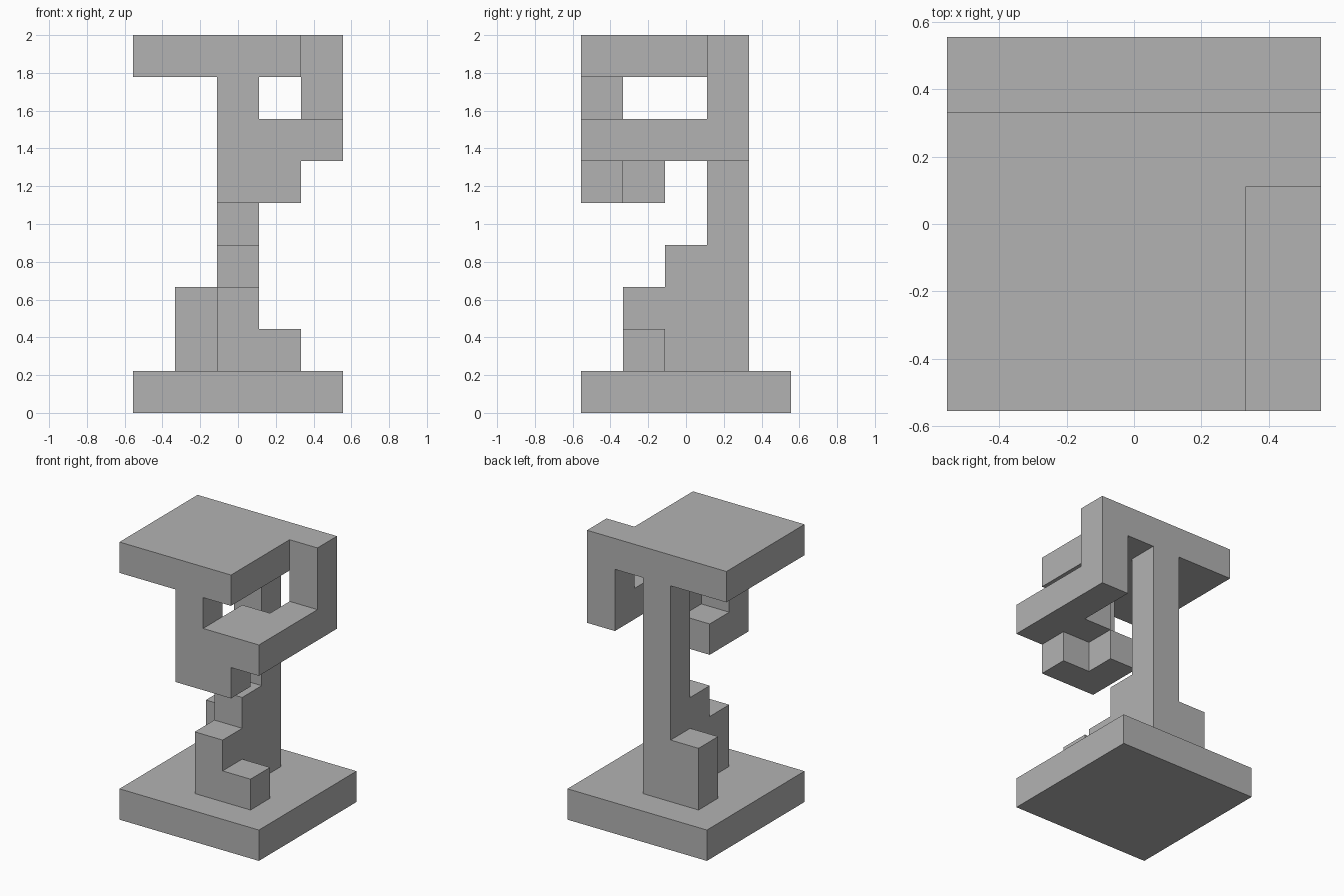
import bpy, bmesh
from mathutils import Vector

if "Cube" in bpy.data.objects:
    bpy.data.objects.remove(bpy.data.objects["Cube"], do_unlink=True)

UNIT = 2 / 9                       # side of one block
ORIGIN = Vector((-2.5, -2.5, 0))   # corner of the block grid

stone = bpy.data.materials.new("plain_grey")
stone.use_nodes = True
GREY = (0.45, 0.45, 0.45, 1)
stone.diffuse_color = GREY
stone.node_tree.nodes["Principled BSDF"].inputs["Base Color"].default_value = GREY


def box(low, high):
    """All blocks from the low corner block up to and including the high one."""
    (x0, y0, z0), (x1, y1, z1) = low, high
    return {(x, y, z) for x in range(x0, x1 + 1)
            for y in range(y0, y1 + 1) for z in range(z0, z1 + 1)}


def build(name, boxes):
    """Join boxes into one outer skin with clean, merged flat faces."""
    cells = set().union(*(box(*b) for b in boxes))
    bm = bmesh.new()
    for cell in cells:
        for axis in range(3):
            for side in (-1, 1):
                step = Vector((0, 0, 0))
                step[axis] = side
                if tuple(int(c + s) for c, s in zip(cell, step)) in cells:
                    continue
                u, v = Vector((0, 0, 0)), Vector((0, 0, 0))
                u[(axis + 1) % 3] = v[(axis + 2) % 3] = 0.5
                mid = Vector(cell) + Vector((0.5, 0.5, 0.5)) + step / 2 + ORIGIN
                ring = [mid - u - v, mid + u - v, mid + u + v, mid - u + v]
                bm.faces.new([bm.verts.new(p * UNIT) for p in ring[::side]])
    bmesh.ops.remove_doubles(bm, verts=bm.verts, dist=0.001)
    bmesh.ops.dissolve_limit(bm, angle_limit=0.01, verts=bm.verts, edges=bm.edges)
    mesh = bpy.data.meshes.new(name)
    bm.to_mesh(mesh)
    bm.free()
    mesh.materials.append(stone)
    obj = bpy.data.objects.new(name, mesh)
    bpy.context.collection.objects.link(obj)


build("base_plate", [((0, 0, 0), (4, 4, 0))])

build("stepped_frame", [
    # tall back column with its side buttress
    ((2, 3, 1), (2, 3, 7)),
    ((1, 3, 1), (1, 3, 2)),
    # stairs in front of the column
    ((2, 2, 1), (2, 2, 3)),
    ((2, 1, 1), (2, 1, 2)),
    ((3, 1, 1), (3, 1, 1)),
    # top plate and its back corner
    ((0, 0, 8), (3, 3, 8)),
    ((4, 3, 8), (4, 3, 8)),
    # corner post, side beam and inner shelf
    ((4, 3, 6), (4, 3, 7)),
    ((4, 0, 6), (4, 2, 6)),
    ((3, 0, 6), (3, 1, 6)),
    # hanging front post with its foot
    ((2, 0, 5), (2, 0, 7)),
    ((3, 0, 5), (3, 0, 5)),
    ((2, 1, 5), (2, 1, 5)),
])
